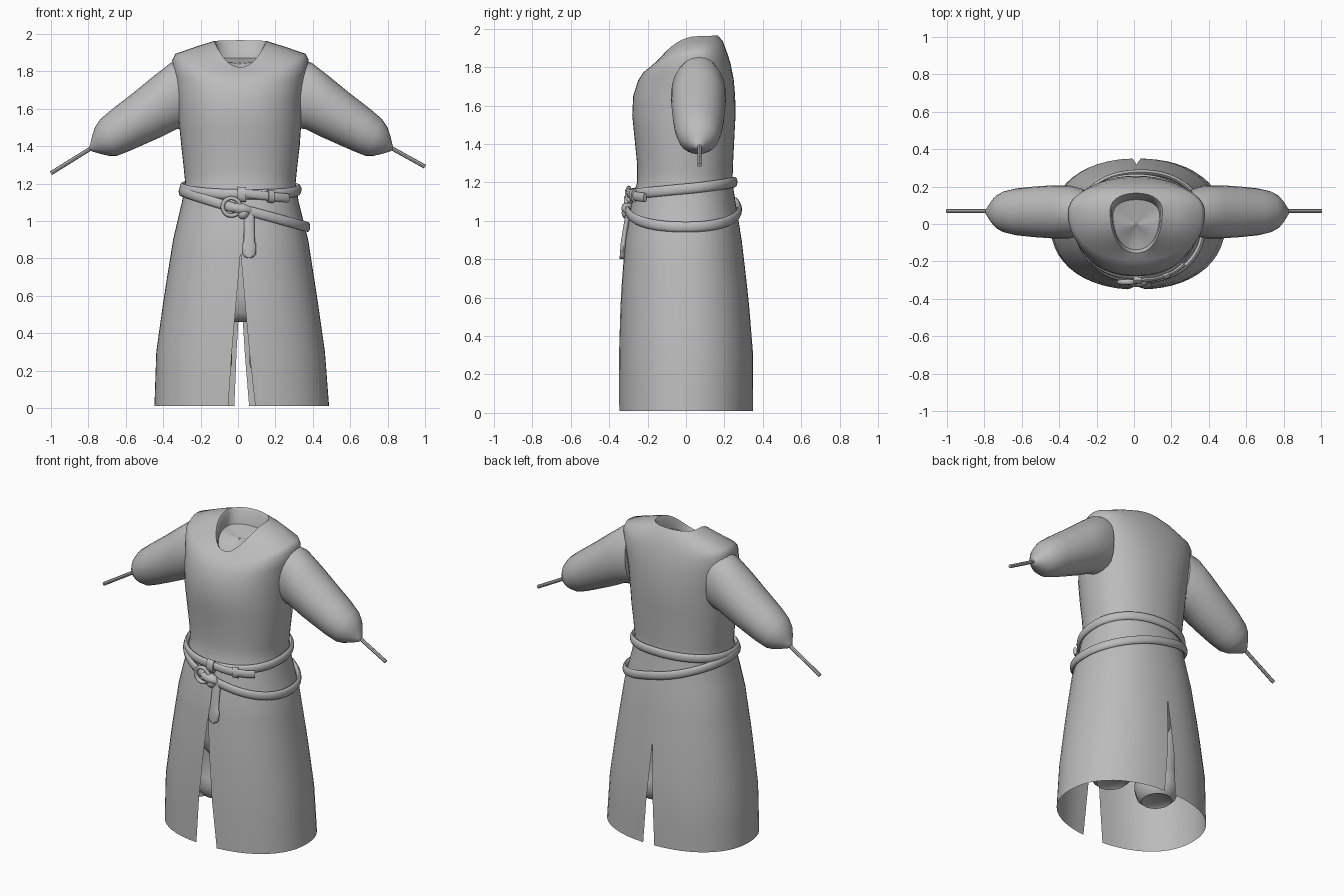
import bpy, bmesh, math
from math import cos, sin, pi, radians
from mathutils import Vector

if "Cube" in bpy.data.objects:
    bpy.data.objects.remove(bpy.data.objects["Cube"])

cloth = bpy.data.materials.new("grey_cloth")
cloth.use_nodes = True
cloth.diffuse_color = (0.5, 0.5, 0.5, 1)
cloth.node_tree.nodes["Principled BSDF"].inputs["Base Color"].default_value = (0.5, 0.5, 0.5, 1)

MID = 0.015  # sideways centre of the garment


def finish(name, bm, angle=40):
    bmesh.ops.remove_doubles(bm, verts=bm.verts, dist=0.0006)
    bmesh.ops.recalc_face_normals(bm, faces=bm.faces)
    mesh = bpy.data.meshes.new(name)
    bm.to_mesh(mesh)
    bm.free()
    mesh.materials.append(cloth)
    ob = bpy.data.objects.new(name, mesh)
    bpy.context.collection.objects.link(ob)
    bpy.ops.object.select_all(action='DESELECT')
    ob.select_set(True)
    bpy.context.view_layer.objects.active = ob
    bpy.ops.object.shade_smooth_by_angle(angle=radians(angle))
    return ob


def bridge(bm, rings, closed=True):
    rows = [[bm.verts.new(p) for p in ring] for ring in rings]
    for a, b in zip(rows, rows[1:]):
        for i in range(len(a) if closed else len(a) - 1):
            j = (i + 1) % len(a)
            bm.faces.new((a[i], a[j], b[j], b[i]))
    return rows


def loft(name, rings, angle=40):
    bm = bmesh.new()
    rows = bridge(bm, rings)
    bm.faces.new(rows[0])
    bm.faces.new(rows[-1])
    return finish(name, bm, angle)


def ellipse(centre, u, v, count=20):
    c, u, v = Vector(centre), Vector(u), Vector(v)
    return [c + u * cos(2 * pi * i / count) + v * sin(2 * pi * i / count) for i in range(count)]


# Tunic rows: height, right x, left x, front y, back y
SKIRT = [(0.01, -.447, .487, -.35, .35), (0.3, -.437, .465, -.35, .35),
         (0.6, -.395, .422, -.34, .325), (0.9, -.347, .375, -.317, .29),
         (1.1, -.3, .325, -.282, .257), (1.2, -.282, .308, -.255, .242),
         (1.3, -.292, .318, -.255, .245), (1.4, -.303, .33, -.265, .25),
         (1.55, -.318, .34, -.28, .258)]
# Shoulder and neck rows: side, front, back heights, then x and y limits, middle y
YOKE = [(1.66, 1.65, 1.65, -.328, .346, -.275, .256, .03),
        (1.78, 1.73, 1.74, -.342, .366, -.25, .248, .05),
        (1.86, 1.775, 1.82, -.352, .378, -.22, .232, .06),
        (1.893, 1.795, 1.87, -.335, .362, -.195, .216, .065),
        (1.935, 1.815, 1.935, -.215, .24, -.168, .192, .07),
        (1.962, 1.822, 1.966, -.128, .152, -.155, .165, .07),
        (1.945, 1.81, 1.945, -.118, .142, -.147, .15, .07),
        (1.87, 1.79, 1.872, -.112, .136, -.137, .13, .05),
        (1.85, 1.8, 1.86, -.06, .084, -.07, .08, .02),
        (1.842, 1.84, 1.845, .005, .015, -.005, .005, 0)]
POWER = 2 / 2.2


def skirt_row(z):
    for a, b in zip(SKIRT, SKIRT[1:]):
        if z <= b[0]:
            t = max(0, (z - a[0]) / (b[0] - a[0]))
            _, l, r, f, k = [p + (q - p) * t for p, q in zip(a, b)]
            return (z, z, z, l, r, f, k, 0.02 * max(0, z - 1))
    return (z, z, z) + SKIRT[-1][1:] + (0.02,)


def surface(row, ang):
    side, front, back, l, r, f, k, cy = row
    c, s = cos(ang), sin(ang)
    bow = lambda v: math.copysign(abs(v) ** POWER, v)
    y = cy + bow(s) * ((k - cy) if s > 0 else (cy - f))
    z = side * c * c + (back if s > 0 else front) * s * s
    return Vector(((l + r) / 2 + bow(c) * (r - l) / 2, y, z))


def slit_angle(z, apex, half, row):
    width = half * max(0, 1 - z / apex)
    return math.asin((2 * width / (row[4] - row[3])) ** (1 / POWER))


# Tunic: two halves joined along the seams, open below each slit
FRONT_APEX, BACK_APEX = 0.83, 0.66
heights = [.01, .15, .3, .45, .55, BACK_APEX, .75, FRONT_APEX, .9, 1, 1.1, 1.15,
           1.2, 1.25, 1.3, 1.4, 1.48, 1.55]
rows = [skirt_row(z) for z in heights] + YOKE
bm = bmesh.new()
for half in (0, 1):
    rings = []
    for row in rows:
        lo = -pi / 2 + slit_angle(row[1], FRONT_APEX, .073, row)
        hi = pi / 2 - slit_angle(row[1], BACK_APEX, .04, row)
        angles = [lo + (hi - lo) * i / 24 for i in range(25)]
        rings.append([surface(row, pi - a if half else a) for a in angles])
    bridge(bm, rings, closed=False)
finish("tunic", bm, 50)


# Sleeves and the thin rods at the elbows
SLEEVE = [(.28, 1.87, .26, 1.5, .12), (.36, 1.845, .33, 1.49, .142), (.45, 1.775, .42, 1.445, .142),
          (.56, 1.685, .51, 1.405, .135), (.67, 1.6, .59, 1.37, .125),
          (.735, 1.545, .65, 1.347, .11), (.765, 1.5, .69, 1.348, .09),
          (.78, 1.455, .73, 1.357, .06), (.79, 1.41, .775, 1.37, .025),
          (.795, 1.398, .79, 1.378, .012)]
for name, sgn, shift, tip in (("right", -1, 0, (-1.0, .07, 1.255)), ("left", 1, .035, (1.0, .07, 1.29))):
    rings = []
    for xt, zt, xb, zb, wide in SLEEVE:
        top, low = [Vector((sgn * (x + shift), .065, z)) for x, z in ((xt, zt), (xb, zb))]
        rings.append(ellipse((top + low) / 2, (top - low) / 2, (0, wide, 0), 24))
    loft(name + "_sleeve", rings, 60)
    start, end = Vector((sgn * (.775 + shift), .07, 1.395)), Vector(tip)
    up = (end - start).normalized().cross(Vector((0, 1, 0))) * .011
    loft(name + "_elbow_rod", [ellipse(p, up, (0, .011, 0), 8) for p in (start, end)])


# Belts follow the tunic surface at a tilted height
def belt(name, mid, tilt_x, tilt_y, lo=0, hi=360, lift=.012, tall=.027, thick=.014, steps=72):
    rings = []
    for i in range(steps + 1):
        ang = radians(lo + (hi - lo) * i / steps)
        z = mid + tilt_x * cos(ang) + tilt_y * sin(ang)
        p = surface(skirt_row(z), ang)
        p.z = z
        out = Vector((p.x - MID, p.y * 1.4, 0)).normalized()
        rings.append(ellipse(p + out * lift, out * thick, (0, 0, tall), 12))
    if hi - lo < 360:
        return loft(name, rings)
    bm = bmesh.new()
    bridge(bm, rings)
    return finish(name, bm, 50)


belt("upper_belt", 1.172, -.005, .03)
belt("lower_belt", 1.063, -.095, .0, lift=.014)
belt("belt_end", 1.165, -.045, .015, -90, -42, lift=.03, tall=.024, thick=.012, steps=16)
belt("belt_keeper", 1.165, -.045, .015, -66, -60, lift=.03, tall=.034, thick=.02, steps=3)
belt("upper_buckle", 1.172, -.03, .03, -92, -86, lift=.028, tall=.04, thick=.02, steps=3)


# Lower buckle ring and the knot folded through it
def knot_part(name, x, z, wide, tall, deep, turn):
    u = Vector((cos(turn), 0, sin(turn))) * wide
    v = Vector((-sin(turn), 0, cos(turn))) * tall
    c = Vector((x, -.305, z))
    rings = [ellipse(c + Vector((0, deep * sin(t), 0)), u * cos(t), v * cos(t), 14)
             for t in [radians(d) for d in (-80, -50, -20, 20, 50, 80)]]
    return loft(name, rings)


knot_part("belt_knot", .015, 1.065, .065, .032, .032, -.15)
knot_part("knot_fold", .03, 1.04, .035, .03, .03, .9)
bm = bmesh.new()
rings = []
for i in range(25):
    a = 2 * pi * i / 24
    radial = Vector((cos(a), 0, sin(a)))
    rings.append(ellipse(Vector((-.035, -.31, 1.075)) + radial * .047, radial * .011, (0, .014, 0), 8))
bridge(bm, rings)
finish("buckle_ring", bm, 60)

# Hanging strap with a rounded tab
STRAP = [(1.05, .028), (.95, .029), (.885, .03), (.88, .036), (.85, .037), (.82, .035), (.806, .022), (.802, .008)]
loft("hanging_strap", [ellipse((.06, skirt_row(z)[5] - .008, z), (w, 0, 0), (0, .014, 0), 14)
                       for z, w in STRAP], 60)

# Trousers under the skirt: hips and two gathered legs
loft("trouser_hips", [ellipse((MID, 0, z), (.27 * s, 0, 0), (0, .2 * s, 0), 28)
                      for z, s in ((.46, .6), (.47, .75), (.51, .9), (.6, 1), (.85, 1), (1.05, .9))], 60)
LEG = [(.7, .13), (.45, .128), (.33, .115), (.31, .122), (.24, .124), (.19, .11), (.165, .085), (.175, .07)]
for name, sgn in (("right_leg", -1), ("left_leg", 1)):
    loft(name, [ellipse((MID + sgn * .17, .02, z), (r, 0, 0), (0, r * 1.1, 0)) for z, r in LEG], 50)
